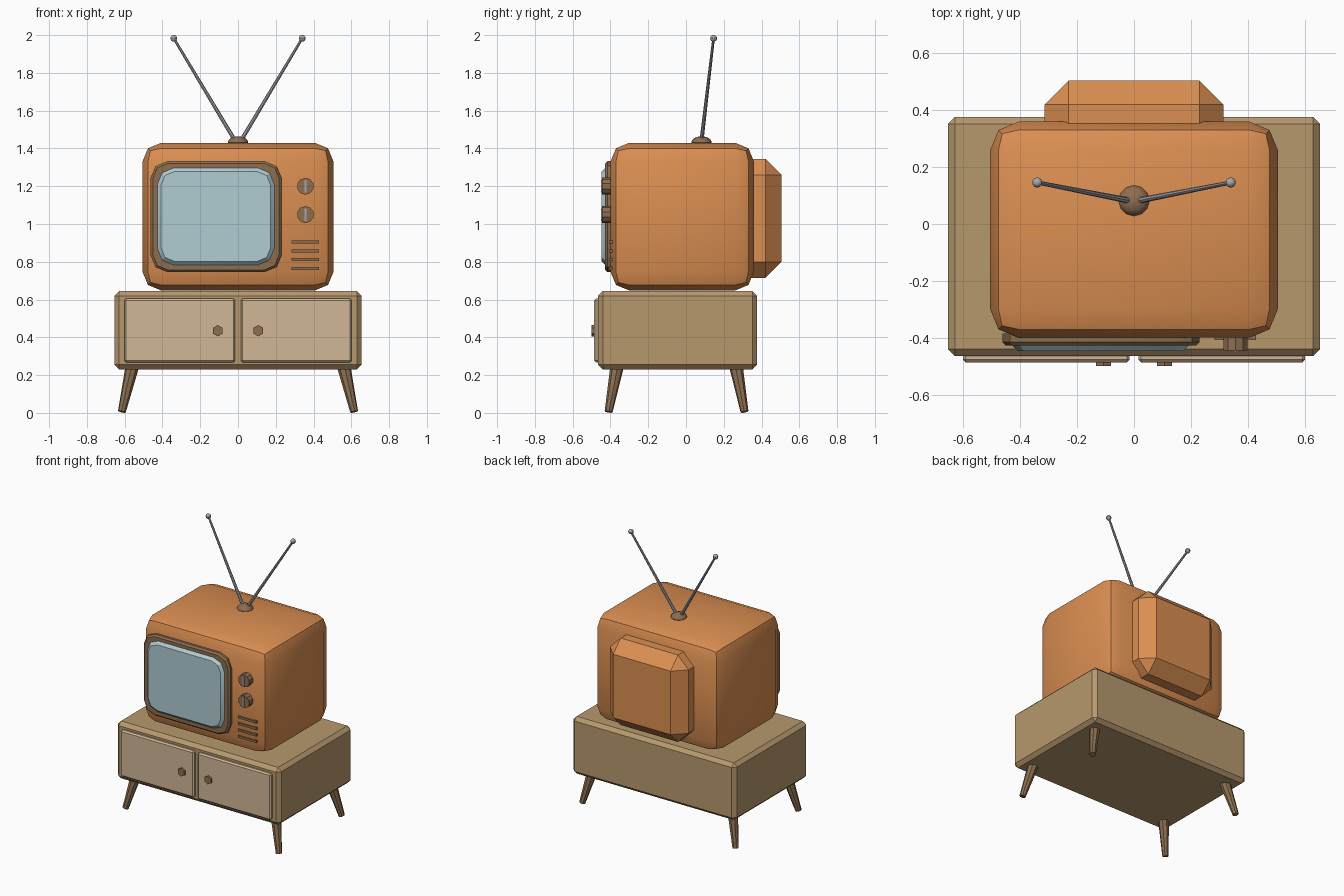
import bpy, bmesh
from math import radians
from mathutils import Vector

if "Cube" in bpy.data.objects:
    bpy.data.objects.remove(bpy.data.objects["Cube"], do_unlink=True)


def material(name, r, g, b):
    # sRGB components are converted to linear
    rgba = [((c + 0.055) / 1.055) ** 2.4 for c in (r, g, b)] + [1]
    m = bpy.data.materials.new(name)
    m.use_nodes = True
    m.diffuse_color = rgba
    m.node_tree.nodes["Principled BSDF"].inputs["Base Color"].default_value = rgba
    return m


ORANGE = material("orange_shell", 0.86, 0.56, 0.32)
WOOD = material("cabinet_wood", 0.72, 0.60, 0.43)
DOOR = material("pale_door_wood", 0.82, 0.72, 0.59)
BROWN = material("brown_trim", 0.55, 0.43, 0.31)
GLASS = material("screen_glass", 0.69, 0.80, 0.82)
METAL = material("grey_metal", 0.66, 0.66, 0.68)


def finish(name, bm, mat):
    bmesh.ops.recalc_face_normals(bm, faces=bm.faces)
    mesh = bpy.data.meshes.new(name)
    bm.to_mesh(mesh)
    bm.free()
    mesh.materials.append(mat)
    obj = bpy.data.objects.new(name, mesh)
    bpy.context.collection.objects.link(obj)
    bpy.ops.object.select_all(action='DESELECT')
    obj.select_set(True)
    bpy.context.view_layer.objects.active = obj
    bpy.ops.object.shade_smooth_by_angle(angle=radians(30))
    return obj


def bevel(bm, edges, offset, segments):
    bmesh.ops.bevel(bm, geom=edges, offset=offset, segments=segments,
                    profile=0.5, affect='EDGES', clamp_overlap=True)


def box(name, x, y, z, mat, rim=0, segments=1, corner=0):
    """Box from ranges. With corner, it is a rounded panel with a bevelled front rim."""
    bm = bmesh.new()
    bmesh.ops.create_cube(bm, size=1)
    for v in bm.verts:
        v.co = [sum(r) / 2 + c * (r[1] - r[0]) for c, r in zip(v.co, (x, y, z))]
    if corner:
        depth = [e for e in bm.edges if abs(e.verts[0].co.y - e.verts[1].co.y) > 1e-4]
        bevel(bm, depth, corner, 2)
        front = [e for e in bm.edges if all(v.co.y < y[0] + 1e-4 for v in e.verts)]
        bevel(bm, front, rim, segments)
    elif rim:
        bevel(bm, bm.edges[:], rim, segments)
    return finish(name, bm, mat)


def rod(name, start, end, r1, r2, sides, mat, rim=0):
    """Tapered rod from start to end, with an optional chamfer on its end cap."""
    a, b = Vector(start), Vector(end)
    bm = bmesh.new()
    bmesh.ops.create_cone(bm, cap_ends=True, segments=sides, radius1=r1, radius2=r2,
                          depth=(b - a).length)
    if rim:
        bevel(bm, [e for e in bm.edges if all(v.co.z > 0 for v in e.verts)], rim, 1)
    turn = (b - a).to_track_quat('Z', 'Y').to_matrix()
    for v in bm.verts:
        v.co = turn @ v.co + (a + b) / 2
    return finish(name, bm, mat)


def ball(name, centre, radius, height, sides, rings, mat):
    bm = bmesh.new()
    bmesh.ops.create_uvsphere(bm, u_segments=sides, v_segments=rings, radius=1)
    for v in bm.verts:
        v.co = Vector(centre) + Vector((v.co.x * radius, v.co.y * radius, v.co.z * height))
    return finish(name, bm, mat)


# Cabinet
box("cabinet", (-0.655, 0.655), (-0.465, 0.377), (0.23, 0.645), WOOD, 0.025)
for side, s in (("left", 1), ("right", -1)):
    xs = sorted((s * 0.015, s * 0.602))
    box(side + "_door", xs, (-0.487, -0.455), (0.268, 0.605), DOOR, 0.01)
    rod(side + "_door_knob", (s * 0.107, -0.48, 0.435), (s * 0.107, -0.5, 0.435),
        0.03, 0.03, 6, BROWN)
    for end, top, foot in (("front", -0.365, -0.41), ("back", 0.265, 0.31)):
        rod(f"{end}_{side}_leg", (s * 0.56, top, 0.245), (s * 0.615, foot, 0.006),
            0.036, 0.021, 8, BROWN)

# Television shell and rear housing
box("television_body", (-0.506, 0.506), (-0.4, 0.36), (0.648, 1.43), ORANGE, 0.1, 2)
box("rear_housing", (-0.315, 0.315), (0.15, 0.505), (0.715, 1.345), ORANGE, 0.085)

# Screen
box("screen_bezel", (-0.463, 0.23), (-0.428, -0.385), (0.745, 1.333), BROWN, 0.012, 1, 0.09)
box("screen", (-0.43, 0.195), (-0.447, -0.41), (0.78, 1.3), GLASS, 0.022, 1, 0.09)

# Dials and speaker slots
for name, z in (("channel", 1.2), ("volume", 1.05)):
    rod(name + "_dial", (0.357, -0.39, z), (0.357, -0.445, z), 0.045, 0.045, 10, BROWN)
    box(name + "_dial_mark", (0.352, 0.362), (-0.45, -0.44), (z - 0.033, z + 0.033), METAL)
for i in range(4):
    z = 0.905 - i * 0.047
    box(f"speaker_slot_{i + 1}", (0.284, 0.43), (-0.408, -0.39), (z - 0.008, z + 0.008), BROWN)

# Antenna
ball("antenna_base", (0, 0.082, 1.432), 0.054, 0.032, 12, 8, BROWN)
for side, s in (("left", 1), ("right", -1)):
    tip = (s * 0.34, 0.146, 1.983)
    rod(side + "_antenna", (s * 0.015, 0.082, 1.44), tip, 0.011, 0.007, 8, METAL)
    ball(side + "_antenna_tip", tip, 0.018, 0.018, 10, 8, METAL)
